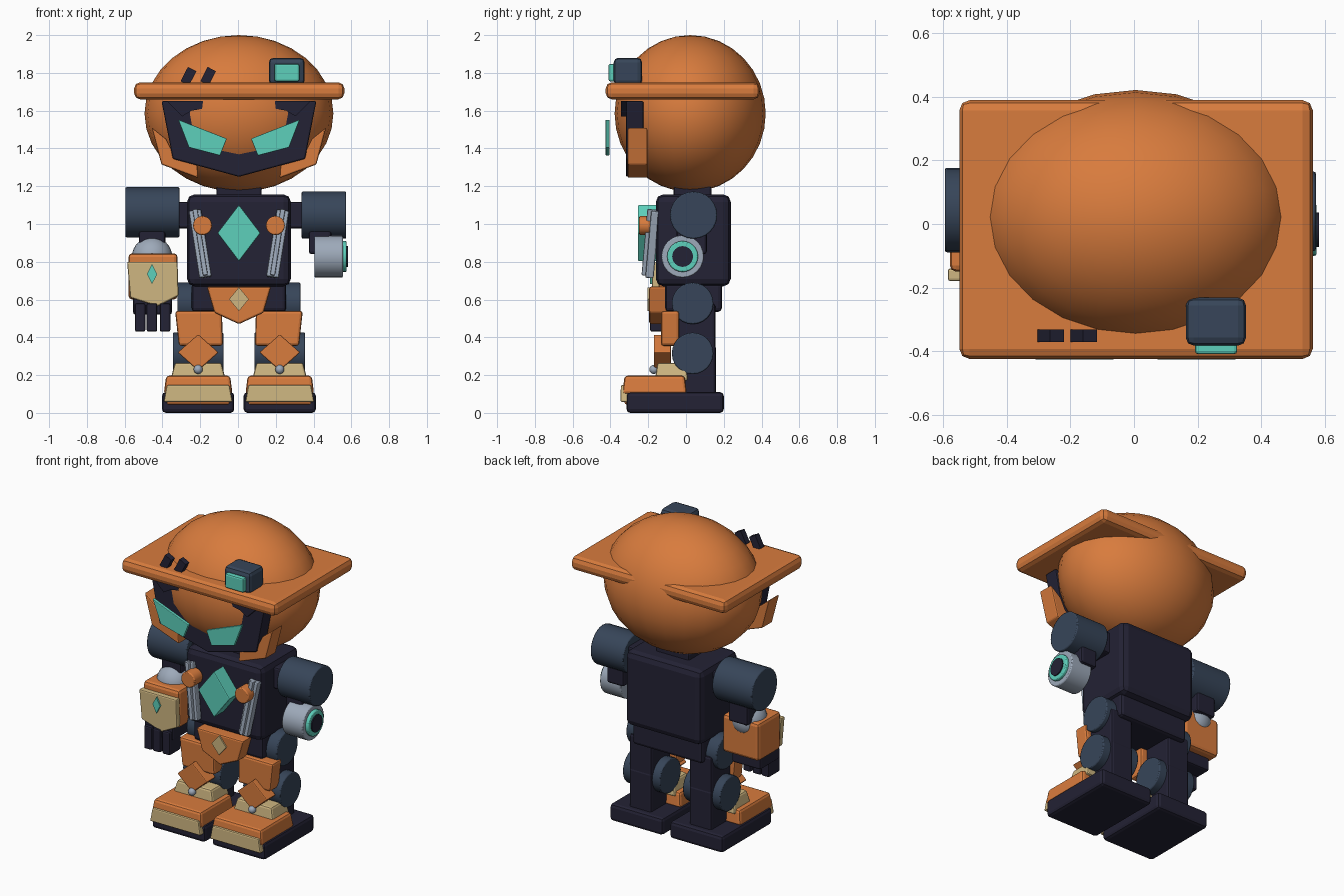
import bpy
import bmesh
from math import radians
from mathutils import Matrix, Vector

cube = bpy.data.objects.get("Cube")
if cube:
    bpy.data.objects.remove(cube, do_unlink=True)


def material(name, rgb):
    m = bpy.data.materials.new(name)
    m.use_nodes = True
    color = (*rgb, 1)
    m.diffuse_color = color
    m.node_tree.nodes["Principled BSDF"].inputs["Base Color"].default_value = color
    return m


ORANGE = material("orange", (0.69, 0.2, 0.047))
DARK = material("dark navy", (0.017, 0.016, 0.035))
STEEL = material("slate blue", (0.038, 0.06, 0.1))
SILVER = material("silver grey", (0.34, 0.4, 0.49))
TEAL = material("teal", (0.11, 0.63, 0.5))
TAN = material("tan", (0.62, 0.47, 0.22))

MID = 0.005  # mirror plane
SIDES = ((1, "left"), (-1, "right"))


def finish(bm, name, mat, bevel=0.0, smooth=False, segments=2):
    bmesh.ops.recalc_face_normals(bm, faces=bm.faces)
    mesh = bpy.data.meshes.new(name)
    bm.to_mesh(mesh)
    bm.free()
    mesh.materials.append(mat)
    obj = bpy.data.objects.new(name, mesh)
    bpy.context.collection.objects.link(obj)
    if bevel:
        mod = obj.modifiers.new("Bevel", "BEVEL")
        mod.width = bevel
        mod.segments = segments
        mod.limit_method = "ANGLE"
    if smooth:
        bpy.ops.object.select_all(action="DESELECT")
        obj.select_set(True)
        bpy.context.view_layer.objects.active = obj
        bpy.ops.object.shade_smooth_by_angle(angle=radians(35))
    return obj


def box(name, mat, xs, ys, zs, bevel=0.012, taper=1.0, rot=(0, 0)):
    """Box from ranges; taper narrows the top, rot tilts about x and y."""
    bm = bmesh.new()
    bmesh.ops.create_cube(bm, size=1)
    for v in bm.verts:
        if v.co.z > 0:
            v.co.x *= taper
            v.co.y *= taper
    size = Vector([r[1] - r[0] for r in (xs, ys, zs)])
    center = Vector([(r[0] + r[1]) / 2 for r in (xs, ys, zs)])
    turn = Matrix.Rotation(radians(rot[1]), 4, "Y") @ Matrix.Rotation(radians(rot[0]), 4, "X")
    bm.transform(Matrix.Translation(center) @ turn @ Matrix.Diagonal((*size, 1)))
    return finish(bm, name, mat, bevel)


def prism(name, mat, points, y0, y1, bevel=0.0, side=1, x=MID):
    """Outline in x and z, extruded along y."""
    bm = bmesh.new()
    face = bm.faces.new([bm.verts.new((x + side * px, y0, pz)) for px, pz in points])
    new = bmesh.ops.extrude_face_region(bm, geom=[face])["geom"]
    bmesh.ops.translate(bm, vec=(0, y1 - y0, 0),
                        verts=[g for g in new if isinstance(g, bmesh.types.BMVert)])
    return finish(bm, name, mat, bevel)


def diamond(name, mat, x, z, w, h, y0, y1, bevel=0.0):
    return prism(name, mat, [(-w, z), (0, z - h), (w, z), (0, z + h)], y0, y1, bevel, x=x)


def cylinder(name, mat, center, r, length, axis="X", bevel=0.006):
    bm = bmesh.new()
    bmesh.ops.create_cone(bm, cap_ends=True, segments=24, radius1=r, radius2=r, depth=length)
    turn = Matrix.Rotation(radians(90), 4, "Y" if axis == "X" else "X")
    bm.transform(Matrix.Translation(center) @ turn)
    return finish(bm, name, mat, bevel, True)


def ball(name, mat, center, radii, segments=24, rings=16):
    bm = bmesh.new()
    bmesh.ops.create_uvsphere(bm, u_segments=segments, v_segments=rings, radius=1)
    bm.transform(Matrix.Translation(center) @ Matrix.Diagonal((*radii, 1)))
    return finish(bm, name, mat, 0, True)


def span(c, half):
    return (c - half, c + half)


# Head, brim and brim fittings
ball("head", ORANGE, (MID, 0.022, 1.585), (0.5, 0.4, 0.415))
box("brim", ORANGE, (-0.55, 0.563), (-0.425, 0.39), (1.66, 1.75), 0.032)
box("camera_box", STEEL, (0.163, 0.353), (-0.383, -0.232), (1.735, 1.88), 0.025)
box("camera_lens", TEAL, (0.192, 0.325), (-0.41, -0.37), (1.755, 1.848), 0.01)
for i, x in enumerate((-0.262, -0.158)):
    box(f"brim_fin_{i + 1}", DARK, span(x, 0.025), span(-0.352, 0.019), (1.74, 1.825), 0, rot=(0, 27))

# Face
prism("face_mask", DARK, [(-0.41, 1.65), (-0.35, 1.345), (0, 1.25), (0.35, 1.345), (0.41, 1.65)],
      -0.318, -0.225, 0.008)
for s, label in SIDES:
    prism(f"{label}_mask_corner", DARK, [(0.19, 1.65), (0.38, 1.65), (0.3, 1.57), (0.25, 1.6), (0.195, 1.61)],
          -0.343, -0.3, side=s)
    prism(f"{label}_eye", TEAL, [(0.322, 1.553), (0.064, 1.452), (0.1, 1.362), (0.265, 1.405)],
          -0.426, -0.405, 0.004, s)
    prism(f"{label}_cheek_guard", ORANGE,
          [(0.462, 1.512), (0.41, 1.315), (0.215, 1.243), (0.22, 1.31), (0.35, 1.38), (0.385, 1.45)],
          -0.31, -0.203, 0.008, s)

# Torso and chest
box("torso", DARK, (-0.27, 0.28), (-0.16, 0.237), (0.67, 1.157), 0.04)
box("neck", DARK, span(MID, 0.12), span(0.035, 0.1), (1.1, 1.2))
diamond("chest_gem", TEAL, MID, 0.952, 0.114, 0.15, -0.255, -0.14, 0.006)
for s, label in SIDES:
    x = MID + s * 0.205
    box(f"{label}_chest_rail", SILVER, span(x, 0.033), span(-0.178, 0.022), (0.715, 1.075), 0.008, rot=(-5, s * 9))
    box(f"{label}_chest_rail_rib", SILVER, span(x, 0.013), span(-0.2, 0.02), (0.725, 1.08), 0.006, rot=(-5, s * 9))
    cylinder(f"{label}_chest_button", ORANGE, (MID + s * 0.193, -0.205, 0.992), 0.05, 0.085, "Y")

# Left arm with cannon
cylinder("left_shoulder", STEEL, (0.455, 0.04, 1.047), 0.125, 0.235)
box("left_shoulder_joint", DARK, (0.25, 0.36), span(0.04, 0.07), span(1.047, 0.07))
box("left_upper_arm", DARK, (0.375, 0.495), (-0.05, 0.11), (0.84, 0.98), 0.015)
cylinder("cannon_barrel", SILVER, (0.48, -0.018, 0.828), 0.112, 0.15)
cylinder("cannon_ring", TEAL, (0.56, -0.018, 0.828), 0.082, 0.03)
cylinder("cannon_core", DARK, (0.565, -0.018, 0.828), 0.055, 0.034, bevel=0)

# Right arm with hand
cylinder("right_shoulder", STEEL, (-0.453, 0.044, 1.062), 0.133, 0.285)
box("right_shoulder_joint", DARK, (-0.33, -0.25), span(0.04, 0.07), span(1.047, 0.07))
box("right_upper_arm", DARK, (-0.525, -0.385), (-0.04, 0.12), (0.83, 0.98), 0.015)
ball("right_elbow", SILVER, (-0.455, 0.0, 0.825), (0.107, 0.107, 0.107))
box("right_forearm", ORANGE, (-0.58, -0.32), (-0.15, 0.085), (0.6, 0.845), 0.02)
prism("right_forearm_plate", TAN, [(-0.132, 0.8), (0.135, 0.8), (0.14, 0.62), (0.03, 0.565), (-0.115, 0.61)],
      -0.18, -0.14, 0.008, x=-0.455)
diamond("right_forearm_gem", TEAL, -0.455, 0.735, 0.027, 0.053, -0.19, -0.17)
box("right_hand", DARK, (-0.555, -0.35), (-0.17, 0.03), (0.52, 0.61))
for i, x in enumerate((-0.518, -0.456, -0.386)):
    box(f"right_finger_{i + 1}", DARK, span(x, 0.028), (-0.19, -0.07), (0.43, 0.58), 0.01)

# Hips
box("pelvis", DARK, (-0.245, 0.255), (-0.11, 0.19), (0.535, 0.69), 0.02)
prism("waist_guard", ORANGE, [(-0.17, 0.668), (0.17, 0.668), (0.13, 0.53), (0, 0.47), (-0.13, 0.53)],
      -0.195, -0.1, 0.01)
diamond("waist_gem", TAN, MID, 0.602, 0.052, 0.063, -0.204, -0.19)

# Legs and feet
for s, label in SIDES:
    x = MID + s * 0.216
    cylinder(f"{label}_hip", STEEL, (MID + s * 0.235, 0.035, 0.58), 0.11, 0.18)
    box(f"{label}_thigh", DARK, span(x, 0.08), (-0.05, 0.155), (0.33, 0.58), 0.015)
    cylinder(f"{label}_knee", STEEL, (x, 0.035, 0.315), 0.11, 0.268)
    box(f"{label}_shin", DARK, span(x, 0.08), (-0.06, 0.158), (0.08, 0.36), 0.015)
    prism(f"{label}_thigh_plate", ORANGE, [(0.09, 0.54), (0.338, 0.54), (0.318, 0.355), (0.085, 0.355)],
          -0.132, -0.036, 0.014, s)
    diamond(f"{label}_knee_plate", ORANGE, x, 0.32, 0.108, 0.096, -0.17, -0.08, 0.006)
    box(f"{label}_ankle_plate", TAN, span(x, 0.147), (-0.165, 0.012), (0.17, 0.265), 0.012, taper=0.84)
    ball(f"{label}_ankle_bolt", SILVER, (x, -0.17, 0.23), (0.024, 0.024, 0.024), 12, 8)
    box(f"{label}_sole", DARK, span(x, 0.191), (-0.315, 0.2), (0, 0.11), 0.02)
    box(f"{label}_foot_shell", ORANGE, span(x, 0.182), (-0.337, 0.005), (0.1, 0.197), 0.016, taper=0.93)
    box(f"{label}_toe_lip", ORANGE, span(x, 0.165), (-0.325, -0.25), (0.045, 0.12), 0.008)
    box(f"{label}_toe_cap", TAN, span(x, 0.182), (-0.347, -0.3), (0.058, 0.147), 0.008, taper=0.91)
